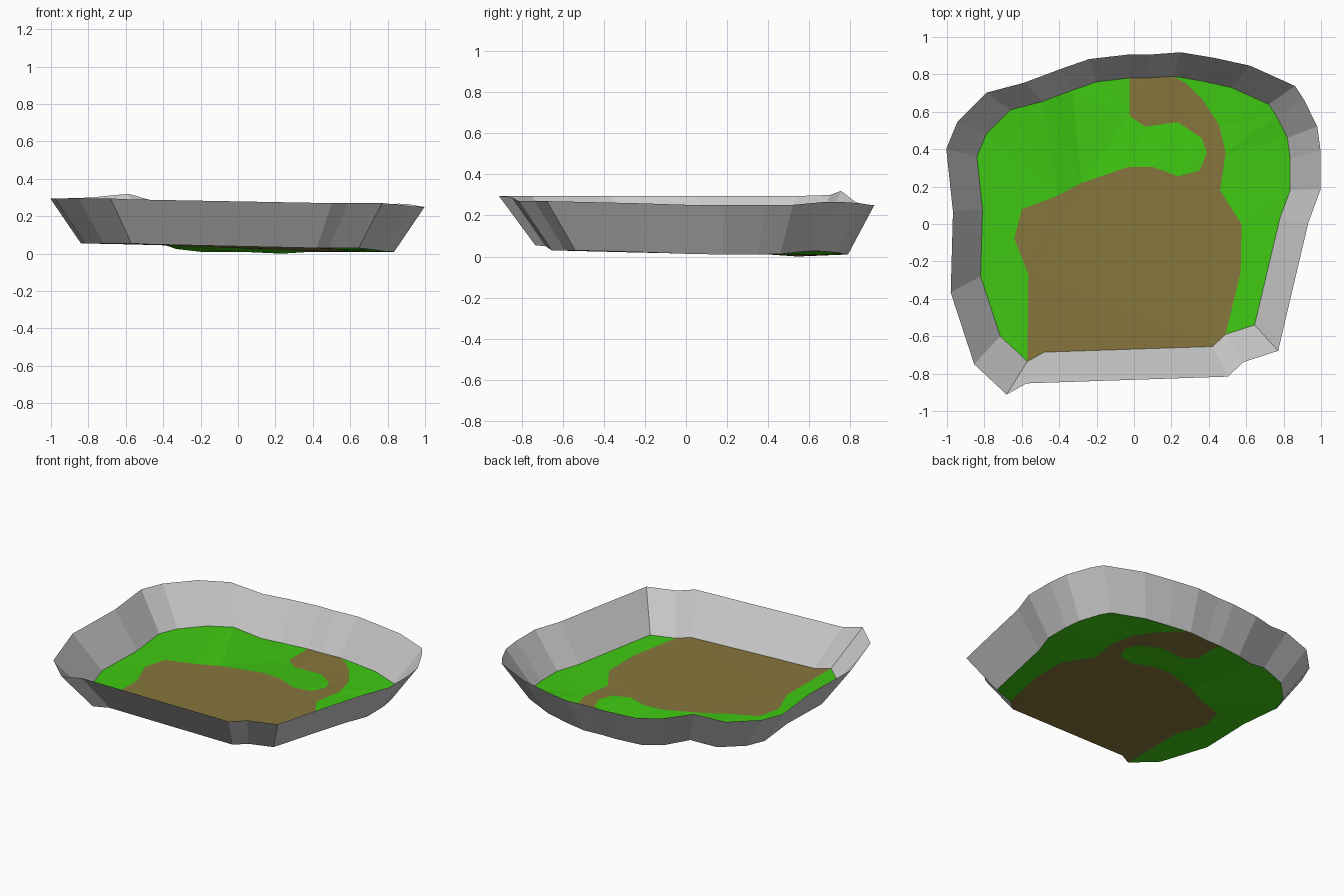
import bpy, bmesh

# Outline where the floor meets the wall, clockwise from the left side
EDGE = [(-.84, .36, .055), (-.79, .48, .055), (-.66, .61, .06), (-.49, .655, .08),
        (-.33, .715, .025), (-.20, .76, .01), (-.025, .78, .01), (.07, .78, .01),
        (.21, .79, .01), (.36, .765, .013), (.52, .73, .02), (.72, .64, .027),
        (.76, .58, .025), (.82, .46, .012), (.835, .35, .01), (.835, .18, .01),
        (.78, .03, .012), (.73, -.18, .02), (.645, -.54, .03), (.49, -.59, .03),
        (.42, -.655, .03), (-.48, -.685, .05), (-.57, -.735, .055), (-.715, -.60, .055),
        (-.82, -.28, .055), (-.81, .08, .055)]

# Dirt borders: left one runs front to back, wrapping round the grassy spit
LEFT = [(-.565, -.27, .052), (-.64, -.08, .052), (-.60, .08, .05), (-.41, .15, .045),
        (-.28, .22, .04), (-.03, .305, .03), (.10, .305, .025), (.235, .255, .02),
        (.35, .285, .015), (.39, .38, .012), (.36, .46, .008), (.235, .545, 0),
        (.06, .52, .008), (-.025, .58, .01)]
RIGHT = [(.28, .75, .01), (.37, .66, .01), (.455, .53, .01), (.49, .38, .01),
         (.46, .18, .012), (.575, 0, .014), (.57, -.26, .02)]


def colour(name, rgb):
    mat = bpy.data.materials.new(name)
    mat.diffuse_color = (*rgb, 1)
    return mat


def add_object(name, verts, faces, mat=None):
    mesh = bpy.data.meshes.new(name)
    mesh.from_pydata(verts, [], faces)
    bm = bmesh.new()
    bm.from_mesh(mesh)
    bmesh.ops.triangulate(bm, faces=[f for f in bm.faces if len(f.verts) > 4])
    bm.to_mesh(mesh)
    bm.free()
    if mat:
        mesh.materials.append(mat)
    obj = bpy.data.objects.new(name, mesh)
    bpy.context.collection.objects.link(obj)


def floor_patch(name, clockwise, mat):
    pts = clockwise[::-1]                      # faces look up
    add_object(name, pts, [list(range(len(pts)))], mat)


grass = colour("grass_green", (.05, .58, .006))
dirt = colour("dirt_brown", (.24, .18, .045))

# Floor: grass on both sides of the dirt clearing
floor_patch("grass_left", EDGE[22:] + EDGE[:7] + LEFT[::-1], grass)
floor_patch("grass_right", EDGE[8:20] + RIGHT[::-1], grass)
floor_patch("dirt_clearing", EDGE[6:9] + RIGHT + EDGE[19:23] + LEFT, dirt)

# Sloping rock wall: the floor outline enlarged and raised
n = len(EDGE)
rim = [(x * 1.195, y * 1.2 - .03, z + .24) for x, y, z in EDGE]
add_object("rock_wall", EDGE + rim,
           [(i, (i + 1) % n, n + (i + 1) % n, n + i) for i in range(n)])
